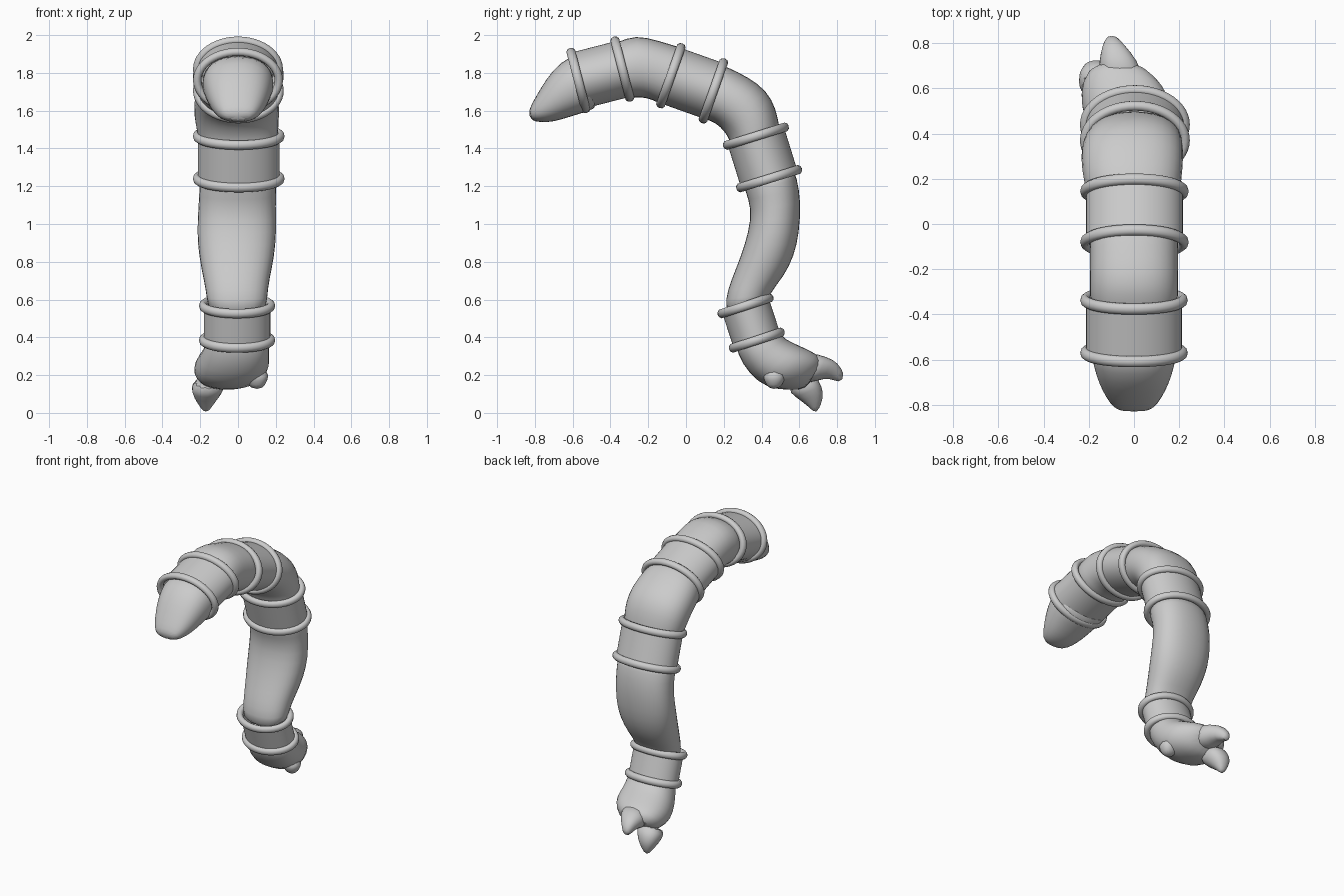
import bpy, bmesh, math
from mathutils import Vector


def finish(name, bm, angle=50, subsurf=0):
    bmesh.ops.recalc_face_normals(bm, faces=bm.faces)
    me = bpy.data.meshes.new(name)
    bm.to_mesh(me)
    bm.free()
    ob = bpy.data.objects.new(name, me)
    bpy.context.collection.objects.link(ob)
    if subsurf:
        ob.modifiers.new("smooth", 'SUBSURF').levels = subsurf
        ob.modifiers["smooth"].render_levels = subsurf
    bpy.ops.object.select_all(action='DESELECT')
    bpy.context.view_layer.objects.active = ob
    ob.select_set(True)
    bpy.ops.object.shade_smooth_by_angle(angle=math.radians(angle))
    return ob


def bridge(bm, a, b):
    n = len(a)
    for i in range(n):
        bm.faces.new((a[i], a[(i + 1) % n], b[(i + 1) % n], b[i]))


def flesh(name, sections, n=16, power=0.88):
    """Loft of oval rings: outer y,z / inner y,z / x centre / x half width."""
    bm = bmesh.new()
    rings = []
    for oy, oz, iy, iz, xc, hx in sections:
        c = Vector((xc, (oy + iy) / 2, (oz + iz) / 2))
        v = Vector((0, (oy - iy) / 2, (oz - iz) / 2))
        ring = []
        for i in range(n):
            t = 2 * math.pi * i / n
            cx, sx = math.cos(t), math.sin(t)
            px = math.copysign(abs(cx) ** power, cx)
            pv = math.copysign(abs(sx) ** power, sx)
            ring.append(bm.verts.new(c + Vector((hx * px, 0, 0)) + v * pv))
        rings.append(ring)
    for a, b in zip(rings, rings[1:]):
        bridge(bm, a, b)
    bm.faces.new(rings[0])
    bm.faces.new(rings[-1])
    return finish(name, bm, 60, 1)


def oval_sweep(name, c, axis, rx, rv, profile, closed, n=48):
    """Sweep (radial offset, axial offset) points around an oval."""
    axis = axis.normalized()
    v = axis.cross(Vector((1, 0, 0)))
    bm = bmesh.new()
    rings = []
    for dr, da in profile:
        ring = []
        for i in range(n):
            t = 2 * math.pi * i / n
            ring.append(bm.verts.new(c + axis * da + Vector((1, 0, 0)) * ((rx + dr) * math.cos(t))
                                     + v * ((rv + dr) * math.sin(t))))
        rings.append(ring)
    pairs = list(zip(rings, rings[1:]))
    if closed:
        pairs.append((rings[-1], rings[0]))
    for a, b in pairs:
        bridge(bm, a, b)
    return finish(name, bm, 50)


# Armour bands: rim centres (y, z), x centre, outer half sizes of the rims
bands = [
    ("head_band", (-0.57, 1.76), (-0.337, 1.82), 0.0, 0.238, 0.178),
    ("shoulder_band", (-0.08, 1.785), (0.145, 1.705), 0.002, 0.24, 0.182),
    ("upper_band", (0.37, 1.465), (0.44, 1.24), 0.004, 0.243, 0.182),
    ("lower_band", (0.315, 0.567), (0.375, 0.385), -0.005, 0.202, 0.155),
]
rim_profile = [(0.022 * math.cos(k * math.pi / 5), 0.025 * math.sin(k * math.pi / 5)) for k in range(10)]
for name, p, q, xc, rx, rv in bands:
    a, b = Vector((xc, *p)), Vector((xc, *q))
    ax = b - a
    oval_sweep(name, a, ax, rx - 0.026, rv - 0.026, [(0, 0), (0, ax.length)], False)
    for end, c in (("start", a), ("end", b)):
        oval_sweep(name + "_rim_" + end, c, ax, rx - 0.022, rv - 0.022, rim_profile, True)

# Head
flesh("head", [
    (-0.53, 1.90, -0.44, 1.62, 0, 0.20),
    (-0.62, 1.895, -0.53, 1.59, 0, 0.193),
    (-0.71, 1.815, -0.63, 1.56, 0, 0.172),
    (-0.77, 1.72, -0.70, 1.54, 0, 0.142),
    (-0.81, 1.65, -0.77, 1.535, 0, 0.11),
    (-0.835, 1.595, -0.825, 1.55, 0, 0.07),
])

# Neck between the first two bands
flesh("neck", [
    (-0.42, 1.95, -0.33, 1.66, 0, 0.195),
    (-0.36, 1.965, -0.27, 1.67, 0, 0.2),
    (-0.27, 2.005, -0.21, 1.665, 0, 0.2),
    (-0.15, 1.975, -0.17, 1.65, 0, 0.198),
    (-0.02, 1.935, -0.13, 1.63, 0, 0.2),
    (0.05, 1.91, -0.05, 1.61, 0, 0.2),
])

# Bend between the second and third bands
flesh("bend", [
    (0.14, 1.86, 0.05, 1.57, 0, 0.205),
    (0.22, 1.835, 0.11, 1.55, -0.005, 0.215),
    (0.33, 1.78, 0.16, 1.53, -0.008, 0.228),
    (0.43, 1.71, 0.20, 1.49, -0.008, 0.23),
    (0.48, 1.61, 0.225, 1.45, -0.005, 0.225),
    (0.495, 1.52, 0.235, 1.42, 0, 0.215),
    (0.515, 1.44, 0.25, 1.35, 0, 0.205),
])

# Long middle section
flesh("trunk", [
    (0.565, 1.33, 0.29, 1.24, 0, 0.205),
    (0.59, 1.24, 0.31, 1.18, 0, 0.207),
    (0.612, 1.12, 0.345, 1.08, -0.005, 0.208),
    (0.602, 0.95, 0.33, 0.96, -0.007, 0.215),
    (0.575, 0.83, 0.285, 0.82, -0.007, 0.203),
    (0.52, 0.72, 0.235, 0.70, -0.008, 0.178),
    (0.44, 0.63, 0.205, 0.60, -0.005, 0.162),
    (0.425, 0.55, 0.21, 0.50, -0.005, 0.158),
])

# Clawed tail end
flesh("paw", [
    (0.47, 0.48, 0.25, 0.41, 0, 0.155),
    (0.505, 0.405, 0.27, 0.31, 0, 0.17),
    (0.56, 0.375, 0.33, 0.205, -0.02, 0.188),
    (0.63, 0.345, 0.43, 0.125, -0.035, 0.205),
    (0.69, 0.315, 0.55, 0.12, -0.06, 0.175),
    (0.74, 0.27, 0.64, 0.12, -0.08, 0.11),
])
flesh("upper_claw", [
    (0.64, 0.335, 0.59, 0.14, -0.05, 0.12),
    (0.75, 0.297, 0.70, 0.17, -0.07, 0.085),
    (0.805, 0.27, 0.755, 0.185, -0.09, 0.055),
    (0.842, 0.20, 0.82, 0.155, -0.1, 0.022),
], 12)
flesh("lower_claw", [
    (0.68, 0.22, 0.52, 0.13, -0.15, 0.10),
    (0.725, 0.14, 0.58, 0.08, -0.165, 0.085),
    (0.73, 0.08, 0.64, 0.04, -0.17, 0.05),
    (0.70, 0.01, 0.68, 0.0, -0.17, 0.014),
], 12)
flesh("side_claw", [
    (0.53, 0.24, 0.40, 0.22, 0.09, 0.08),
    (0.53, 0.17, 0.41, 0.17, 0.10, 0.06),
    (0.49, 0.125, 0.44, 0.125, 0.10, 0.03),
], 12)
